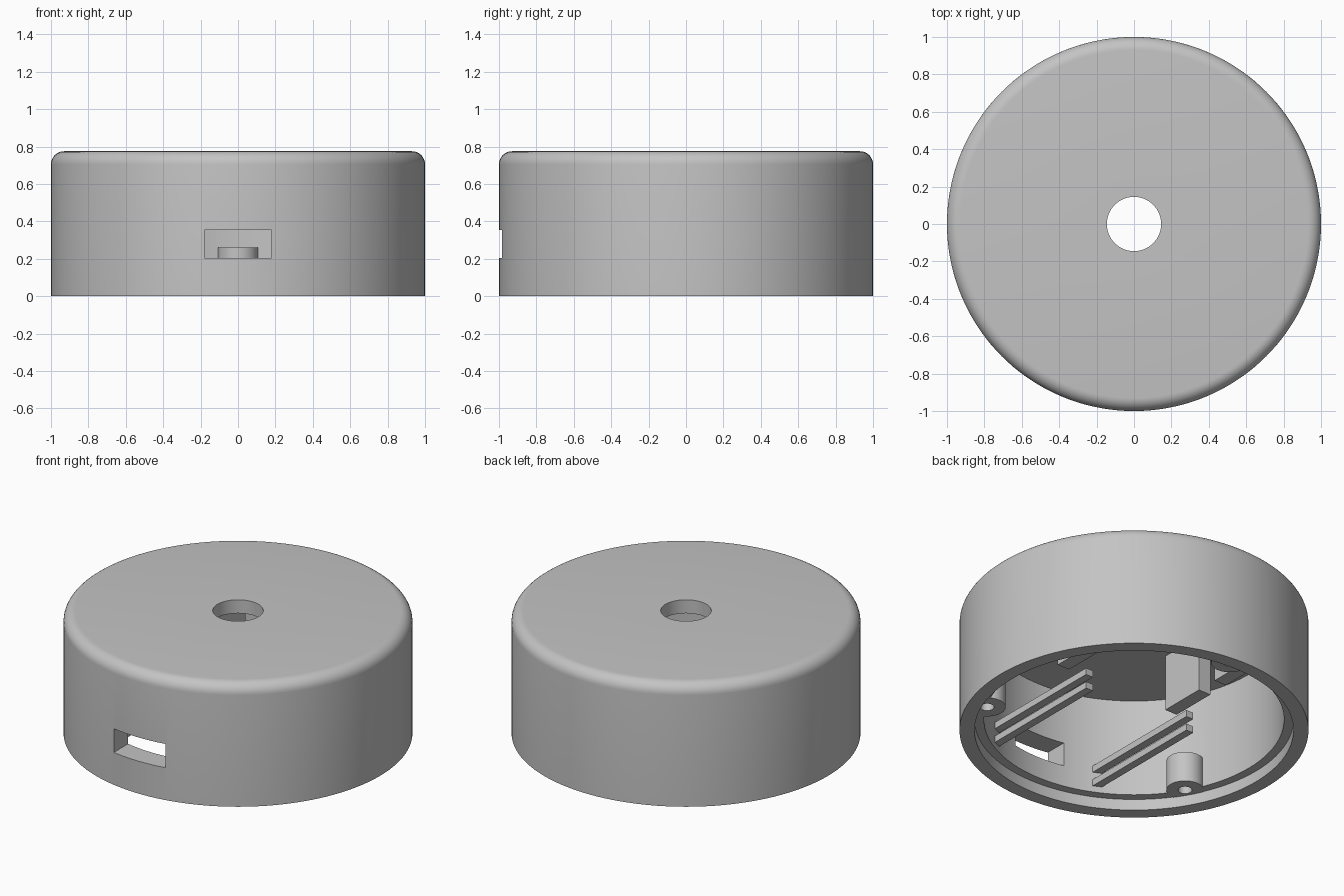
import bpy, bmesh, math

cube = bpy.data.objects.get("Cube")
if cube:
    bpy.data.objects.remove(cube, do_unlink=True)

grey = bpy.data.materials.new("matte_grey")
grey.use_nodes = True
color = (0.55, 0.55, 0.55, 1)
grey.diffuse_color = color
grey.node_tree.nodes["Principled BSDF"].inputs["Base Color"].default_value = color

HEIGHT, CEILING, LEDGE = 0.775, 0.69, 0.07
INNER, LIP, HOLE, FILLET = 0.86, 0.914, 0.145, 0.07


def make(name, bm):
    bmesh.ops.recalc_face_normals(bm, faces=bm.faces)
    mesh = bpy.data.meshes.new(name)
    bm.to_mesh(mesh)
    bm.free()
    mesh.materials.append(grey)
    obj = bpy.data.objects.new(name, mesh)
    bpy.context.collection.objects.link(obj)
    return obj


def box(name, low, high):
    bm = bmesh.new()
    bmesh.ops.create_cube(bm, size=1)
    for v in bm.verts:
        v.co = [high[i] if v.co[i] > 0 else low[i] for i in range(3)]
    return make(name, bm)


def cylinder(name, x, y, radius, bottom, top, sides=48):
    bm = bmesh.new()
    bmesh.ops.create_cone(bm, cap_ends=True, segments=sides, radius1=radius,
                          radius2=radius, depth=top - bottom)
    bmesh.ops.translate(bm, verts=bm.verts, vec=(x, y, (top + bottom) / 2))
    return make(name, bm)


def lathe(name, profile, steps=144):
    bm = bmesh.new()
    verts = [bm.verts.new((r, 0, z)) for r, z in profile]
    edges = [bm.edges.new((v, verts[i - 1])) for i, v in enumerate(verts)]
    bmesh.ops.spin(bm, geom=verts + edges, cent=(0, 0, 0), axis=(0, 0, 1),
                   angle=math.tau, steps=steps)
    bmesh.ops.remove_doubles(bm, verts=bm.verts, dist=0.0001)
    return make(name, bm)


def activate(obj):
    bpy.ops.object.select_all(action='DESELECT')
    obj.select_set(True)
    bpy.context.view_layer.objects.active = obj


def boolean(obj, tool, operation='DIFFERENCE'):
    mod = obj.modifiers.new("boolean", 'BOOLEAN')
    mod.operation, mod.solver, mod.object = operation, 'EXACT', tool
    activate(obj)
    bpy.ops.object.modifier_apply(modifier=mod.name)
    bpy.data.objects.remove(tool, do_unlink=True)


# Hollow shell with rounded top edge, centre hole and stepped lower lip
arc = [(1 - FILLET + FILLET * math.cos(a), HEIGHT - FILLET + FILLET * math.sin(a))
       for a in (math.radians(90 * i / 8) for i in range(9))]
shell = lathe("shell", [(1, 0)] + arc + [
    (HOLE, HEIGHT), (HOLE, CEILING), (INNER, CEILING),
    (INNER, LEDGE), (LIP, LEDGE), (LIP, 0)])

# Three screw bosses on the inner wall, each with a blind hole
spots = [(0.855 * math.cos(math.radians(a)), 0.855 * math.sin(math.radians(a)))
         for a in (90, 210, 330)]
for x, y in spots:
    boolean(shell, cylinder("boss", x, y, 0.107, LEDGE - 0.002, 0.26), 'UNION')
for x, y in spots:
    boolean(shell, cylinder("screw_hole", x, y, 0.04, LEDGE - 0.03, 0.22, 24))

# Connector opening in the front wall
boolean(shell, box("opening", (-0.18, -1.2, 0.205), (0.18, -0.7, 0.355)))
activate(shell)
bpy.ops.object.shade_smooth_by_angle(angle=math.radians(30))

for side, label in ((1, "left"), (-1, "right")):
    # Paired board rails running back from the front wall
    for level, z in (("lower", 0.11), ("upper", 0.2)):
        xs = sorted((side * 0.35, side * 0.4))
        box(f"{label}_{level}_rail", (xs[0], -0.84, z), (xs[1], 0.05, z + 0.042))
    # Rectangular posts hanging from the ceiling
    for place, y in (("middle", 0), ("back", 0.44)):
        xs = sorted((side * 0.36, side * 0.445))
        box(f"{label}_{place}_post", (xs[0], y - 0.15, 0.335),
            (xs[1], y + 0.15, CEILING + 0.03))
